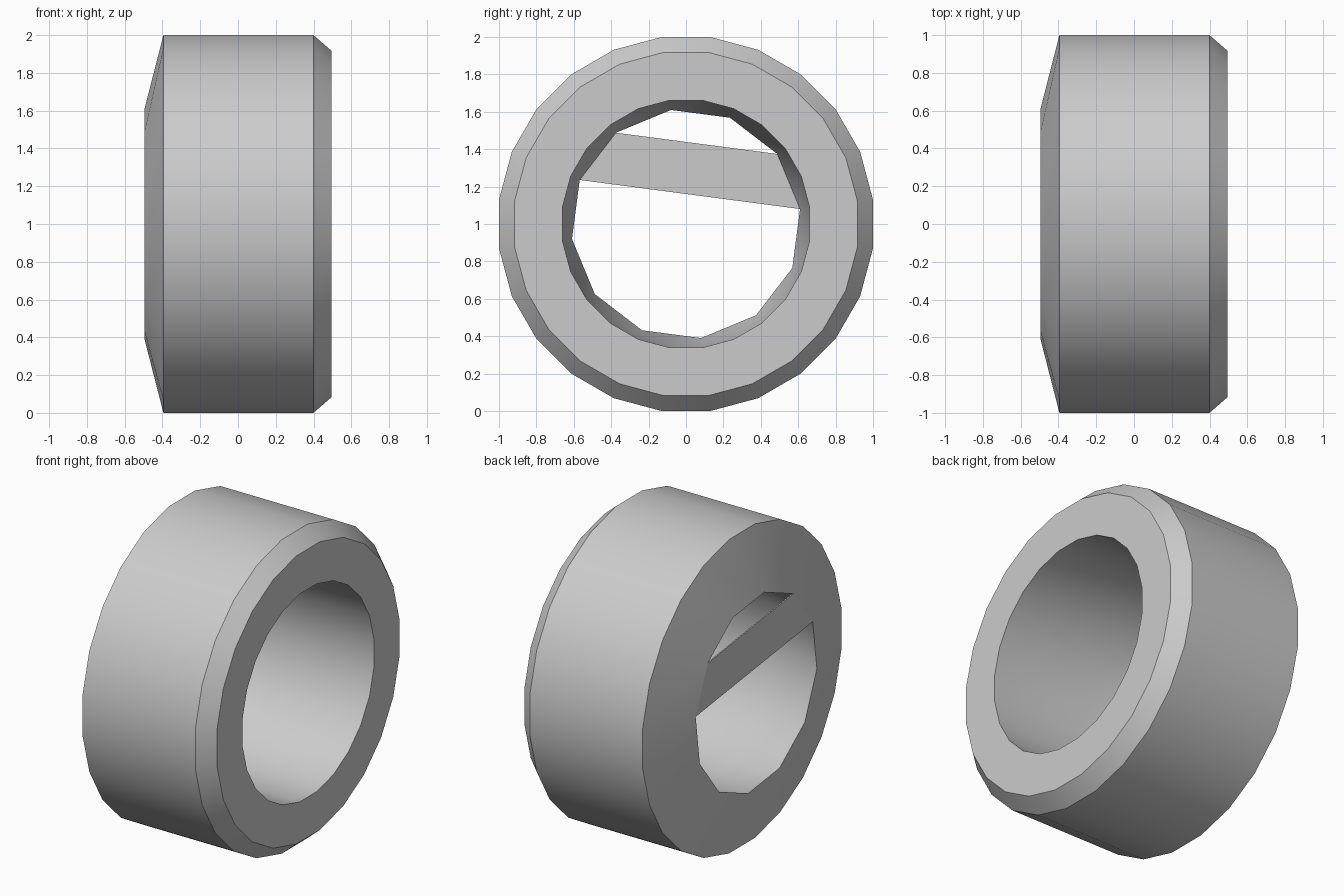
import bpy
import bmesh
from math import sin, cos, radians

cube = bpy.data.objects.get("Cube")
if cube:
    bpy.data.objects.remove(cube, do_unlink=True)

grey = bpy.data.materials.new("plain_grey")
grey.use_nodes = True
colour = (0.6, 0.6, 0.6, 1)
grey.diffuse_color = colour
grey.node_tree.nodes["Principled BSDF"].inputs["Base Color"].default_value = colour

SIDES = 24
BACK = -0.495
HUB = 0.615


def point(x, radius, i):
    """Corner i of a circle around the x axis, counted from the top."""
    a = radians(-7.5 + 15 * i)
    return (x, radius * sin(a), 1 + radius * cos(a))


def finish(name, bm):
    bmesh.ops.remove_doubles(bm, verts=bm.verts[:], dist=0.0001)
    bmesh.ops.recalc_face_normals(bm, faces=bm.faces[:])
    mesh = bpy.data.meshes.new(name)
    bm.to_mesh(mesh)
    bm.free()
    mesh.materials.append(grey)
    obj = bpy.data.objects.new(name, mesh)
    bpy.context.collection.objects.link(obj)
    bpy.ops.object.select_all(action="DESELECT")
    obj.select_set(True)
    bpy.context.view_layer.objects.active = obj
    bpy.ops.object.shade_smooth_by_angle(angle=radians(30))


# Ring: closed profile of (x, radius, step); step 2 halves the sides
profile = [
    (BACK, HUB, 2),
    (-0.395, 1.008, 1),
    (0.4, 1.008, 1),
    (0.495, 0.925, 1),
    (0.495, 0.667, 1),
    (-0.16, 0.66, 1),
]
bm = bmesh.new()
loops = [[bm.verts.new(point(x, r, i // step * step)) for i in range(SIDES)]
         for x, r, step in profile]
for n, loop in enumerate(loops):
    after = loops[(n + 1) % len(loops)]
    for i in range(SIDES):
        j = (i + 1) % SIDES
        bm.faces.new((loop[i], loop[j], after[j], after[i]))
finish("ring", bm)

# Crossbar: thin flat strip across the hole, flush with the back
bm = bmesh.new()
corners = [bm.verts.new(point(BACK, HUB, i)) for i in (-2, 4, 6, -4)]
sheet = bm.faces.new(corners)
extruded = bmesh.ops.extrude_face_region(bm, geom=[sheet], use_keep_orig=True)
moved = [v for v in extruded["geom"] if isinstance(v, bmesh.types.BMVert)]
bmesh.ops.translate(bm, verts=moved, vec=(0.008, 0, 0))
finish("crossbar", bm)
